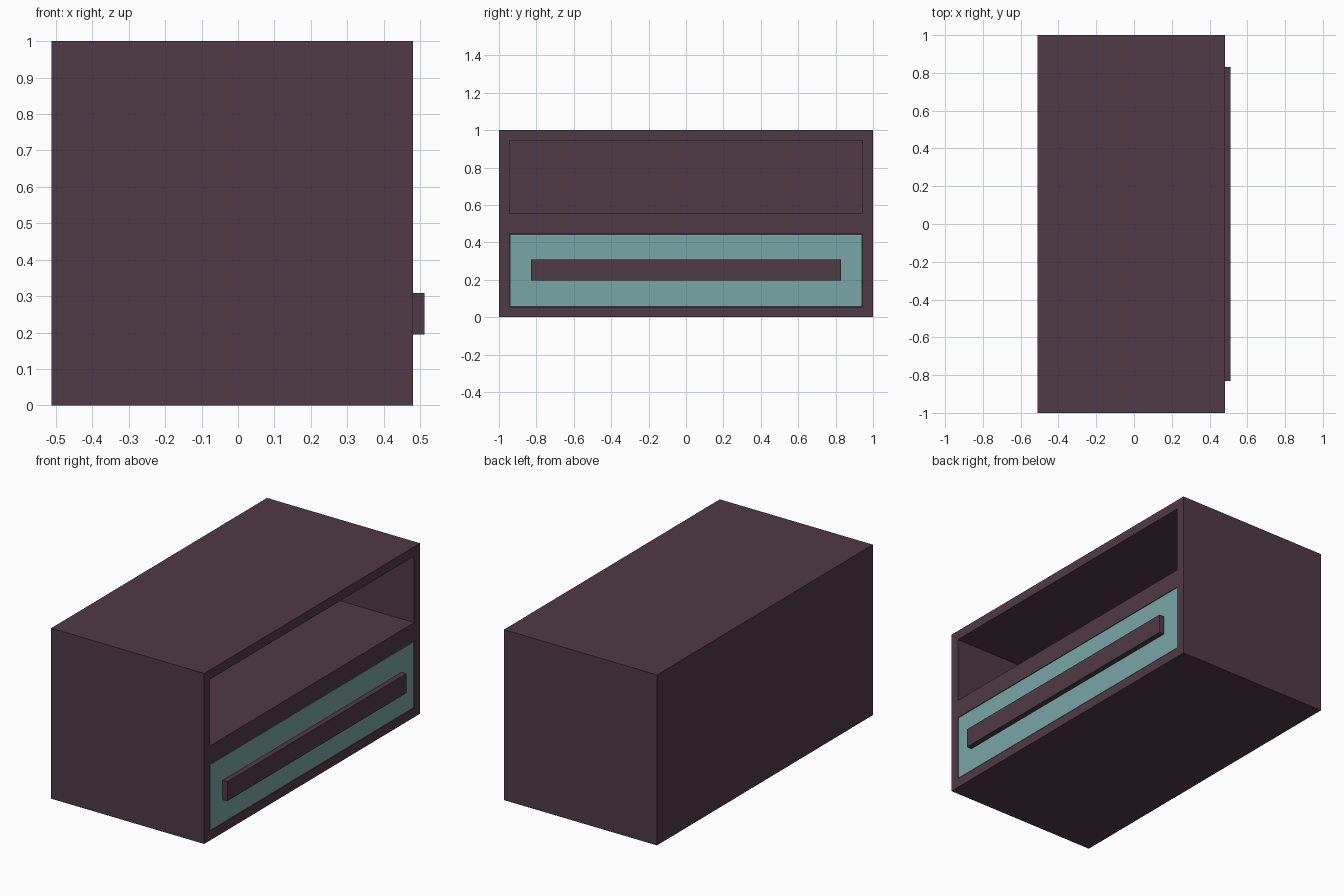
import bpy, bmesh
from mathutils import Vector, Matrix

if "Cube" in bpy.data.objects:
    bpy.data.objects.remove(bpy.data.objects["Cube"])


def material(name, color):
    mat = bpy.data.materials.new(name)
    mat.diffuse_color = (*color, 1)
    mat.use_nodes = True
    mat.node_tree.nodes["Principled BSDF"].inputs["Base Color"].default_value = mat.diffuse_color
    return mat


def box(lo, hi):
    bm = bmesh.new()
    lo, hi = Vector(lo), Vector(hi)
    size = Matrix.Diagonal((*(hi - lo), 1))
    bmesh.ops.create_cube(bm, size=1, matrix=Matrix.Translation((lo + hi) / 2) @ size)
    return bm


def hollow(bm, direction, wall, depth):
    """Inset every face pointing in a direction and push it inwards."""
    direction = Vector(direction)
    bm.normal_update()
    faces = [f for f in bm.faces if f.normal.dot(direction) > 0.9]
    bmesh.ops.inset_individual(bm, faces=faces, thickness=wall, use_even_offset=True)
    new = bmesh.ops.extrude_discrete_faces(bm, faces=faces)["faces"]
    verts = list({v for f in new for v in f.verts})
    bmesh.ops.translate(bm, verts=verts, vec=-direction * depth)


def finish(bm, name, mat):
    bmesh.ops.recalc_face_normals(bm, faces=bm.faces)
    mesh = bpy.data.meshes.new(name)
    bm.to_mesh(mesh)
    bm.free()
    mesh.materials.append(mat)
    obj = bpy.data.objects.new(name, mesh)
    bpy.context.collection.objects.link(obj)
    return obj


wood = material("dark_wood", (0.080, 0.042, 0.063))
teal = material("teal_paint", (0.195, 0.376, 0.376))

BACK, FRONT, WALL, GAP = -0.512, 0.481, 0.055, 0.003

# Cabinet: one shell with two equal compartments opening towards +x
bm = box((BACK, -1, 0), (FRONT, 1, 1))
bmesh.ops.bisect_plane(bm, geom=bm.verts[:] + bm.edges[:] + bm.faces[:],
                       plane_co=(0, 0, 0.5), plane_no=(0, 0, 1))
hollow(bm, (1, 0, 0), WALL, FRONT - BACK - WALL)
bmesh.ops.dissolve_limit(bm, angle_limit=0.01, verts=bm.verts[:], edges=bm.edges[:])
finish(bm, "cabinet", wood)

# Drawer: open tray filling the lower compartment, with a hairline gap
side = 1 - WALL - GAP
bm = box((BACK + WALL + GAP, -side, WALL + GAP), (FRONT - 0.001, side, 0.5 - WALL - GAP))
hollow(bm, (0, 0, 1), 0.04, 0.34)
finish(bm, "drawer", teal)

# Handle: long bar on the drawer front
finish(box((FRONT - 0.001, -0.83, 0.195), (0.512, 0.83, 0.308)), "drawer_handle", wood)
